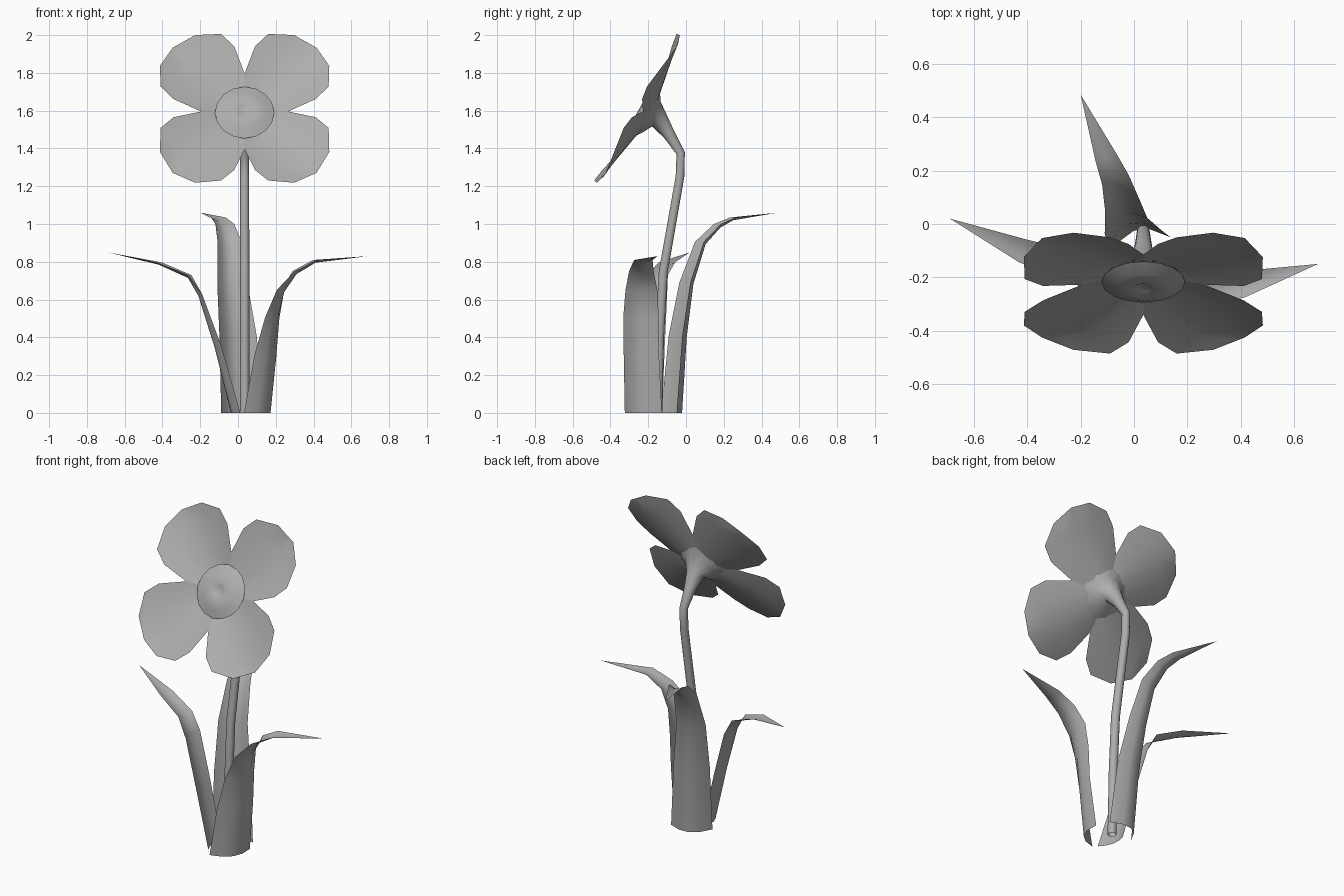
import bpy, bmesh, math
from mathutils import Vector

if "Cube" in bpy.data.objects:
    bpy.data.objects.remove(bpy.data.objects["Cube"])

grey = bpy.data.materials.new("plain_grey")
grey.diffuse_color = (0.42, 0.42, 0.42, 1)
grey.use_nodes = True
grey.node_tree.nodes["Principled BSDF"].inputs["Base Color"].default_value = grey.diffuse_color


def loft(name, rows, closed=False, angle=50):
    """Skin a surface across rows of points."""
    bm = bmesh.new()
    grid = [[bm.verts.new(p) for p in row] for row in rows]
    n = len(grid[0])
    for a, b in zip(grid, grid[1:]):
        for i in range(n if closed else n - 1):
            j = (i + 1) % n
            bm.faces.new((a[i], a[j], b[j], b[i]))
    bmesh.ops.remove_doubles(bm, verts=bm.verts, dist=0.0005)
    me = bpy.data.meshes.new(name)
    bm.to_mesh(me)
    bm.free()
    me.materials.append(grey)
    ob = bpy.data.objects.new(name, me)
    bpy.context.collection.objects.link(ob)
    bpy.ops.object.select_all(action='DESELECT')
    ob.select_set(True)
    bpy.context.view_layer.objects.active = ob
    bpy.ops.object.shade_smooth_by_angle(angle=math.radians(angle))
    return ob


def circle(center, u, v, r, sides):
    return [center + r * (u * math.cos(2 * math.pi * i / sides)
                          + v * math.sin(2 * math.pi * i / sides)) for i in range(sides)]


# Tilted frame of the flower head
X = Vector((1, 0, 0))
V = Vector((0, 0.49, 0.872))
N = Vector((0, -0.872, 0.49))
HEAD = Vector((0.035, -0.2, 1.58))

# Petals: distance from centre, half width, height on midline, height at edge
PETAL = [(0.02, 0.02, -0.02, -0.015), (0.163, 0.163, 0.0, 0.032),
         (0.305, 0.227, 0.018, 0.068), (0.403, 0.226, 0.03, 0.078),
         (0.502, 0.132, 0.04, 0.06), (0.538, 0.0, 0.045, 0.045)]
for k in range(4):
    a = math.radians(45 + 90 * k)
    out = X * math.cos(a) + V * math.sin(a)
    side = V * math.cos(a) - X * math.sin(a)
    rows = [[HEAD + out * r + side * w * t + N * (h + (e - h) * t * t)
             for t in (-1, -0.5, 0, 0.5, 1)] for r, w, h, e in PETAL]
    loft(f"petal_{k + 1}", rows)

# Domed flower centre with a small dimple
DOME = [(0.157, 0.02), (0.105, 0.042), (0.05, 0.056), (0.028, 0.046), (0, 0.042)]
loft("flower_center", [circle(HEAD + N * h, X, V, r, 16) for r, h in DOME], True)

# Stem bending forward and flaring into the back of the flower: y, z, radius
STEM = [(-0.15, 0, 0.025), (-0.14, 0.4, 0.025), (-0.12, 0.75, 0.025),
        (-0.032, 1.25, 0.024), (-0.028, 1.375, 0.024), (-0.09, 1.475, 0.034),
        (-0.14, 1.545, 0.052)]
pts = [Vector((0.035, y, z)) for y, z, r in STEM]
rings = []
for i, p in enumerate(pts):
    t = Vector((0, 0, 1)) if i == 0 else (p - pts[i - 1]).normalized()
    if i < len(pts) - 1:
        t = (t + (pts[i + 1] - p).normalized()).normalized()
    rings.append(circle(p, X, t.cross(X), STEM[i][2], 10))
for r, h in ((0.095, -0.025), (0.15, 0.01)):
    rings.append(circle(HEAD + N * h, X, V, r, 10))
loft("stem", rings, True)

# Leaves: midrib x, y, z, facing angle, half width, channel depth
LEAVES = {
    "back_leaf": [(0.0, -0.025, 0, 110, 0.12, 0.07), (-0.02, 0.0, 0.4, 110, 0.105, 0.06),
                  (-0.045, 0.035, 0.68, 110, 0.085, 0.045), (-0.055, 0.1, 0.89, 110, 0.068, 0.035),
                  (-0.075, 0.18, 0.98, 110, 0.053, 0.025), (-0.105, 0.25, 1.02, 110, 0.042, 0.015),
                  (-0.2, 0.485, 1.06, 110, 0, 0)],
    "right_leaf": [(0.15, -0.26, 0, -35, 0.12, 0.06), (0.183, -0.26, 0.3, -32, 0.11, 0.045),
                   (0.21, -0.25, 0.5, -20, 0.1, 0.035), (0.245, -0.24, 0.64, -8, 0.085, 0.03),
                   (0.31, -0.235, 0.735, 5, 0.065, 0.022), (0.41, -0.225, 0.795, 12, 0.05, 0.015),
                   (0.69, -0.15, 0.83, 15, 0, 0)],
    "left_leaf": [(-0.035, -0.22, 0, 192, 0.09, 0.03), (-0.125, -0.2, 0.35, 188, 0.085, 0.025),
                  (-0.21, -0.17, 0.62, 180, 0.07, 0.022), (-0.265, -0.15, 0.715, 172, 0.056, 0.018),
                  (-0.42, -0.1, 0.785, 162, 0.045, 0.012), (-0.69, 0.02, 0.85, 158, 0, 0)],
}
for name, spec in LEAVES.items():
    mid = [Vector(s[:3]) for s in spec]
    rows = []
    for i, (x, y, z, az, w, d) in enumerate(spec):
        a = math.radians(az)
        side = Vector((-math.sin(a), math.cos(a), 0))
        run = mid[min(i + 1, len(mid) - 1)] - mid[max(i - 1, 0)]
        out = side.cross(run).normalized()
        rows.append([mid[i] + side * w * t - out * d * t * t
                     for t in (-1, -0.5, 0, 0.5, 1)])
    # flatten the foot onto the ground
    for p in rows[0]:
        p.z = 0
    loft(name, rows)
